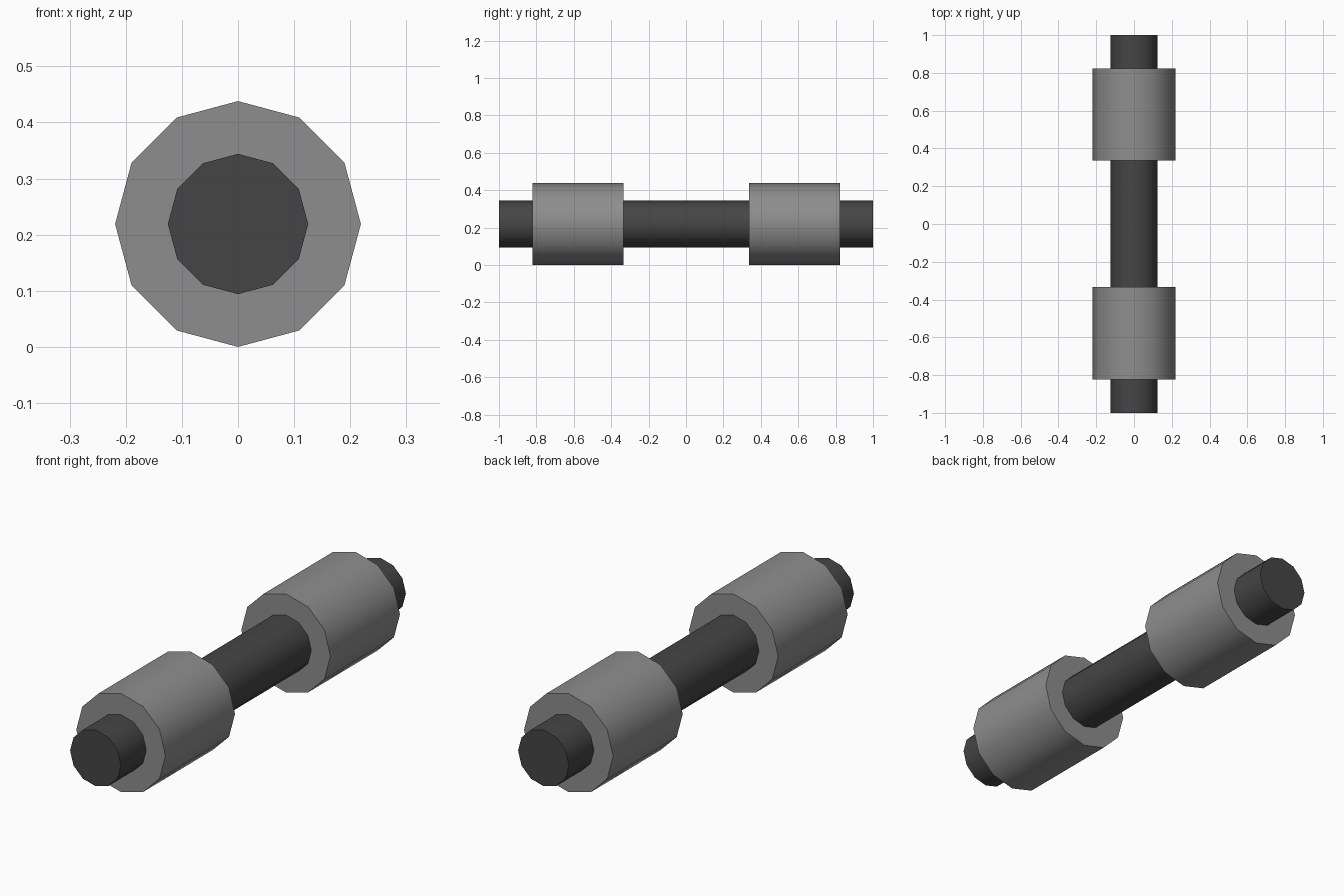
import bpy
from math import radians

if "Cube" in bpy.data.objects:
    bpy.data.objects.remove(bpy.data.objects["Cube"])

RADIUS = 0.219   # weight radius, also the axis height


def material(name, v):
    m = bpy.data.materials.new(name)
    m.diffuse_color = (v, v, v, 1)
    m.use_nodes = True
    m.node_tree.nodes["Principled BSDF"].inputs["Base Color"].default_value = m.diffuse_color
    return m


def cylinder(name, radius, y0, y1, mat):
    # 12-sided cylinder along y
    bpy.ops.mesh.primitive_cylinder_add(
        vertices=12, radius=radius, depth=y1 - y0,
        location=(0, (y0 + y1) / 2, RADIUS), rotation=(radians(90), 0, 0))
    ob = bpy.context.object
    ob.name = name
    ob.data.materials.append(mat)
    bpy.ops.object.transform_apply(location=False, rotation=True, scale=True)
    bpy.ops.object.shade_smooth_by_angle(angle=radians(40))
    return ob


dark = material("dark_grey", 0.06)
grey = material("mid_grey", 0.27)

# Bar running the full length
cylinder("bar", 0.125, -1, 1, dark)

# Weights near each end
cylinder("front_weight", RADIUS, -0.822, -0.334, grey)
cylinder("back_weight", RADIUS, 0.336, 0.824, grey)
